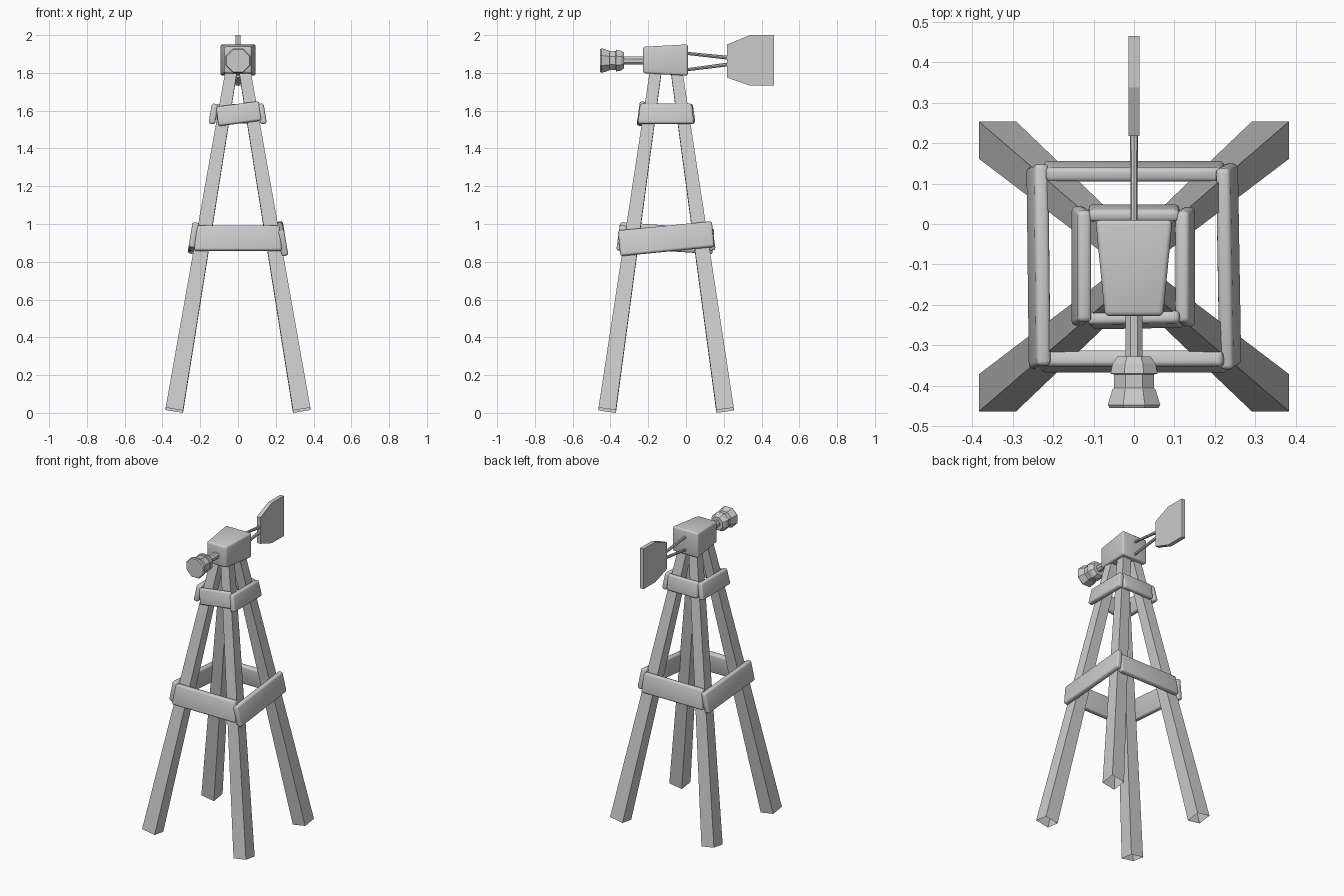
import bpy, bmesh, math
from mathutils import Matrix, Vector

if "Cube" in bpy.data.objects:
    bpy.data.objects.remove(bpy.data.objects["Cube"])

CY = -0.105   # y of the tower axis
HUB_Z = 1.865


def finish(name, bm, bevel=0.0):
    bmesh.ops.recalc_face_normals(bm, faces=bm.faces)
    me = bpy.data.meshes.new(name)
    bm.to_mesh(me)
    bm.free()
    ob = bpy.data.objects.new(name, me)
    bpy.context.collection.objects.link(ob)
    if bevel:
        mod = ob.modifiers.new("bevel", 'BEVEL')
        mod.width = bevel
        mod.segments = 3
        bpy.ops.object.select_all(action='DESELECT')
        bpy.context.view_layer.objects.active = ob
        ob.select_set(True)
        bpy.ops.object.modifier_apply(modifier=mod.name)
        bpy.ops.object.shade_smooth_by_angle(angle=math.radians(40))
    return ob


def leg(name, sx, sy):
    # tapered square post, end cut square to its lean, open underneath
    bm = bmesh.new()
    rings = []
    for cx, cy, z, h in ((0.337, 0.312, 0.0138, 0.046), (0.032, 0.052, 1.83, 0.03)):
        ring = []
        for dx, dy in ((-1, -1), (1, -1), (1, 1), (-1, 1)):
            dz = h * (dx * sx * 0.167 + dy * sy * 0.14)
            ring.append(bm.verts.new((sx * cx + dx * h, CY + sy * cy + dy * h, z + dz)))
        rings.append(ring)
    a, b = rings
    for i in range(4):
        j = (i + 1) % 4
        bm.faces.new((a[i], a[j], b[j], b[i]))
    bm.faces.new(b)
    finish(name, bm)


def plank(name, loc, yaw, lean, roll, length, thick, height, taper=0.0):
    # board along local x, leaning inward at the top
    bm = bmesh.new()
    bmesh.ops.create_cube(bm, size=1.0)
    for v in bm.verts:
        shrink = taper * (0.5 + v.co.z)
        v.co = Vector((v.co.x * (length - 2 * shrink), v.co.y * thick, v.co.z * height))
    m = (Matrix.Translation(loc) @ Matrix.Rotation(math.radians(yaw), 4, 'Z')
         @ Matrix.Rotation(math.radians(-lean), 4, 'X')
         @ Matrix.Rotation(math.radians(roll), 4, 'Y'))
    bm.transform(m)
    finish(name, bm, 0.012)


def lathe(name, profile, sides):
    # profile of (y, flat radius) turned about the shaft axis
    bm = bmesh.new()
    rings = []
    for y, r in profile:
        r /= math.cos(math.pi / sides)
        rings.append([bm.verts.new((r * math.cos(t), y, HUB_Z + r * math.sin(t)))
                      for t in ((i + 0.5) * math.tau / sides for i in range(sides))])
    for a, b in zip(rings, rings[1:]):
        for i in range(sides):
            j = (i + 1) % sides
            bm.faces.new((a[i], a[j], b[j], b[i]))
    bm.faces.new(rings[0])
    bm.faces.new(rings[-1])
    return finish(name, bm)


def strut(name, p, q, r1, r2):
    p, q = Vector(p), Vector(q)
    bm = bmesh.new()
    bmesh.ops.create_cone(bm, cap_ends=True, segments=8, radius1=r1, radius2=r2, depth=(q - p).length)
    rot = (q - p).to_track_quat('Z', 'Y').to_matrix().to_4x4()
    bm.transform(Matrix.Translation((p + q) / 2) @ rot)
    finish(name, bm)


# Legs
for sx, xn in ((-1, "left"), (1, "right")):
    for sy, yn in ((-1, "front"), (1, "back")):
        leg(f"{yn}_{xn}_leg", sx, sy)

# Lower brace boards
plank("lower_front_brace", (0, -0.34, 0.925), 0, 8, 0, 0.465, 0.04, 0.135, 0.013)
plank("lower_back_brace", (0, 0.13, 0.925), 180, 8, 0, 0.45, 0.036, 0.13, 0.008)
plank("lower_right_brace", (0.234, -0.105, 0.922), 90, 9.5, -5.7, 0.5, 0.036, 0.137)
plank("lower_left_brace", (-0.236, -0.105, 0.925), -90, 9.5, -4, 0.5, 0.036, 0.135)

# Upper brace boards
plank("upper_front_brace", (0.004, -0.237, 1.584), 0, 8, -7.5, 0.23, 0.032, 0.104)
plank("upper_back_brace", (0, 0.027, 1.584), 180, 8, 0, 0.225, 0.032, 0.104)
plank("upper_right_brace", (0.127, -0.106, 1.583), 90, 9.5, 0, 0.298, 0.035, 0.108, 0.012)
plank("upper_left_brace", (-0.13, -0.104, 1.583), -90, 9.5, 0, 0.298, 0.035, 0.108, 0.012)

# Gear housing, wider and taller at the back
bm = bmesh.new()
bmesh.ops.create_cube(bm, size=2.0)
for v in bm.verts:
    back = v.co.y > 0
    v.co = Vector((v.co.x * (0.095 if back else 0.072), 0.01 if back else -0.228,
                   1.868 + v.co.z * (0.083 if back else 0.07)))
finish("gear_housing", bm, 0.012)

# Shaft and stepped hub
lathe("rotor_shaft", [(-0.34, 0.021), (-0.21, 0.021)], 8)
lathe("rotor_hub", [(-0.455, 0.06), (-0.447, 0.065), (-0.408, 0.053), (-0.405, 0.05),
                    (-0.372, 0.05), (-0.37, 0.058), (-0.345, 0.053), (-0.327, 0.041)], 8)

# Tail struts
strut("upper_tail_strut", (0, -0.01, 1.905), (0, 0.225, 1.88), 0.008, 0.01)
strut("lower_tail_strut", (0, -0.01, 1.815), (0, 0.225, 1.845), 0.008, 0.01)

# Tail vane
bm = bmesh.new()
outline = [(0.217, 1.775), (0.338, 1.733), (0.465, 1.733), (0.465, 2.0), (0.338, 2.0), (0.217, 1.95)]
face = bm.faces.new([bm.verts.new((-0.013, y, z)) for y, z in outline])
ext = bmesh.ops.extrude_face_region(bm, geom=[face])
bmesh.ops.translate(bm, vec=(0.026, 0, 0),
                    verts=[g for g in ext["geom"] if isinstance(g, bmesh.types.BMVert)])
finish("tail_vane", bm)
